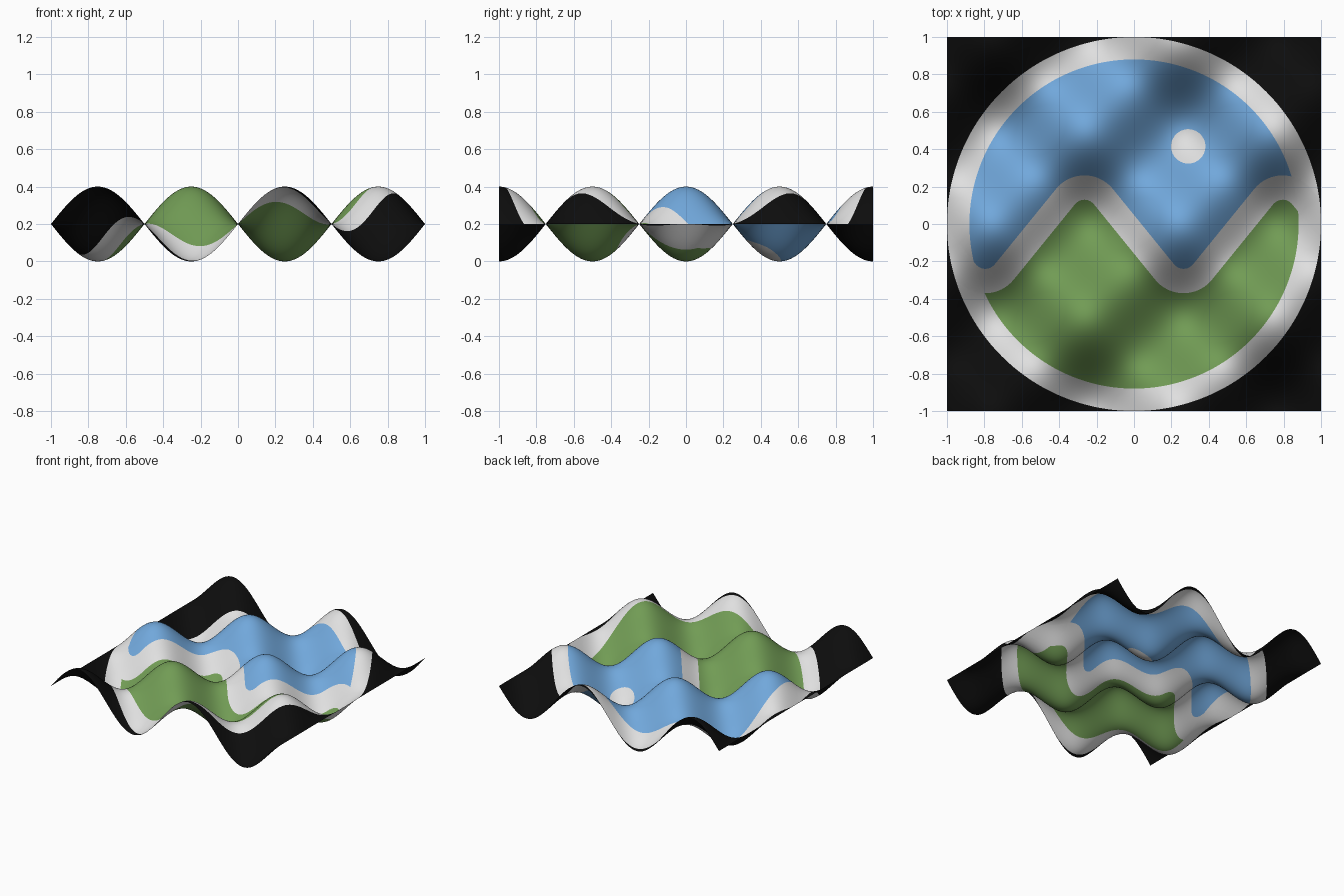
import bpy, bmesh, math

if "Cube" in bpy.data.objects:
    bpy.data.objects.remove(bpy.data.objects["Cube"])

N = 128                                   # grid cells per side
R = 0.13                                  # centre-line corner radius of the zigzag
P = 1.06                                  # zigzag period
PEAK, TROUGH = 0.065, -0.175              # heights of the corner arc centres
SLOPE = math.atan2(PEAK - TROUGH, P / 2) + math.asin(2 * R / math.hypot(PEAK - TROUGH, P / 2))
C, S = math.cos(SLOPE), math.sin(SLOPE)


def zigzag(x, y):
    """Signed distance above the rounded zigzag line."""
    u = abs((x + 0.265 + P / 2) % P - P / 2)
    v = y - PEAK
    if u * C - v * S < 0:
        return math.hypot(u, v) - R
    a, b = u - P / 2, y - TROUGH
    if a * C - b * S > 0:
        return R - math.hypot(a, b)
    return u * S + v * C - R


def disc(r, cx=0.0, cy=0.0):
    return lambda x, y: math.hypot(x - cx, y - cy) - r


badge, inner, sun = disc(1.0), disc(0.88), disc(0.092, 0.29, 0.415)
sky_edge = lambda x, y: zigzag(x, y) - 0.065
land_edge = lambda x, y: zigzag(x, y) + 0.065


def cut(bm, f):
    """Cut the flat sheet along the line f = 0."""
    val = {v: f(v.co.x, v.co.y) for v in bm.verts}
    on = [v for v, d in val.items() if abs(d) < 1e-5]
    for e in list(bm.edges):
        a, b = e.verts
        da, db = val[a], val[b]
        if da * db < 0 and min(abs(da), abs(db)) >= 1e-5:
            on.append(bmesh.utils.edge_split(e, a, da / (da - db))[1])
    bmesh.ops.connect_verts(bm, verts=on)


def material(name, rgb):
    m = bpy.data.materials.new(name)
    m.diffuse_color = (*rgb, 1)
    m.use_nodes = True
    m.node_tree.nodes["Principled BSDF"].inputs["Base Color"].default_value = m.diffuse_color
    return m


# Flat sheet with the emblem outlines cut into it
bm = bmesh.new()
bmesh.ops.create_grid(bm, x_segments=N, y_segments=N, size=1)
for line in (badge, inner, sky_edge, land_edge, sun):
    cut(bm, line)

# Colour by region: 0 black, 1 white, 2 blue, 3 green
for face in bm.faces:
    c = face.calc_center_median()
    x, y = c.x, c.y
    if badge(x, y) > 0:
        face.material_index = 0
    elif inner(x, y) > 0 or sun(x, y) < 0:
        face.material_index = 1
    elif sky_edge(x, y) > 0:
        face.material_index = 2
    elif land_edge(x, y) < 0:
        face.material_index = 3
    else:
        face.material_index = 1
    face.smooth = True

# Egg-crate waves
for v in bm.verts:
    v.co.z = 0.2 + 0.2 * math.sin(2 * math.pi * v.co.x) * math.cos(2 * math.pi * v.co.y)
bm.normal_update()

mesh = bpy.data.meshes.new("wavy_sheet")
bm.to_mesh(mesh)
bm.free()
for name, rgb in (("black", (0.004, 0.004, 0.004)), ("white", (0.74, 0.74, 0.74)),
                  ("sky_blue", (0.165, 0.39, 0.71)), ("land_green", (0.165, 0.33, 0.09))):
    mesh.materials.append(material(name, rgb))
sheet = bpy.data.objects.new("wavy_sheet", mesh)
bpy.context.collection.objects.link(sheet)
